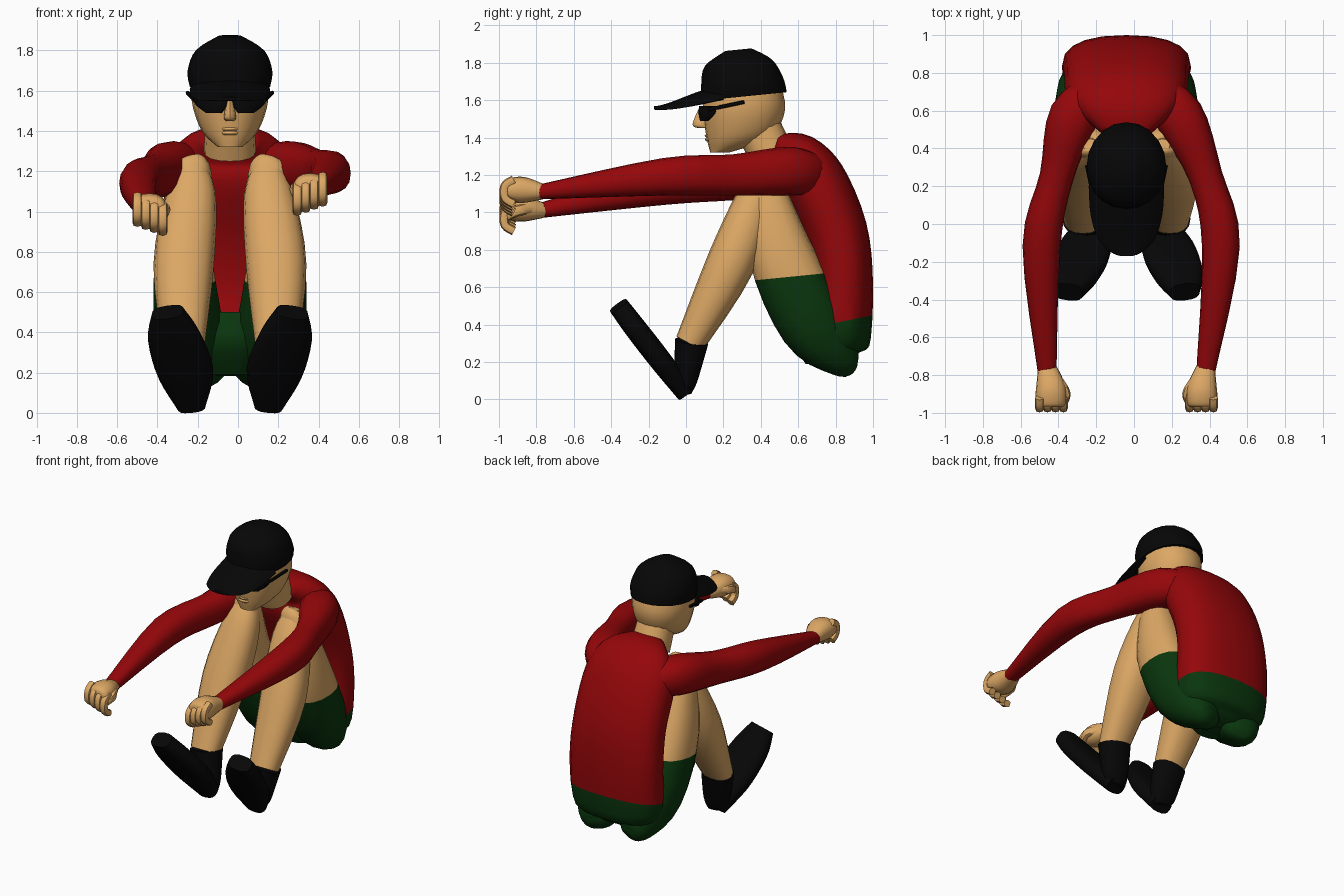
import bpy
import bmesh
import math
from mathutils import Vector

default_cube = bpy.data.objects.get("Cube")
if default_cube:
    bpy.data.objects.remove(default_cube, do_unlink=True)

CENTRE = -.04
STEPS = 4
UP = Vector((0, 0, 1))
FORWARD = Vector((0, -1, 0))
SIDEWAYS = Vector((1, 0, 0))
SIDES = (("left", 1), ("right", -1))


def make_material(name, red, green, blue):
    material = bpy.data.materials.new(name)
    material.use_nodes = True
    colour = (red, green, blue, 1)
    material.diffuse_color = colour
    shader = material.node_tree.nodes["Principled BSDF"]
    shader.inputs["Base Color"].default_value = colour
    return material


skin = make_material("tan_skin", .72, .39, .13)
red_cloth = make_material("red_cloth", .3, .002, .003)
green_cloth = make_material("green_cloth", .003, .037, .004)
black = make_material("matte_black", .002, .002, .002)


def smooth_keys(keys):
    """Run a smooth spline through the keys, position and size together."""
    padded = [keys[0], *keys, keys[-1]]
    samples = []
    for before, start, end, after in zip(padded, padded[1:], padded[2:], padded[3:]):
        for step in range(STEPS):
            t = step / STEPS
            samples.append([
                b + (t * (c - a) + t * t * (2 * a - 5 * b + 4 * c - d)
                     + t ** 3 * (3 * (b - c) + d - a)) / 2
                for a, b, c, d in zip(before, start, end, after)])
    samples.append(keys[-1])
    return samples


def signed_power(value, exponent):
    return math.copysign(abs(value) ** exponent, value)


def body_part(name, material, keys, side=1, axis=None, segments=16, square=2.3,
              bend=(0, 0, 0), lower=None, split=(0, 0)):
    """Skin a path of keys: sideways offset, y, z, half width, half depth."""
    samples = smooth_keys(keys)
    centres = [Vector((side * x, y, z)) for x, y, z, width, depth in samples]
    last = len(samples) - 1
    bm = bmesh.new()
    loops = []
    for index, centre in enumerate(centres):
        along = axis or centres[min(index + 1, last)] - centres[max(index - 1, 0)]
        along = along.normalized()
        across = (SIDEWAYS - along * along.x).normalized()
        outward = along.cross(across)
        width, depth = samples[index][-2:]
        loop = []
        for corner in range(segments):
            angle = math.tau * corner / segments
            point = (centre
                     + across * width * signed_power(math.cos(angle), 2 / square)
                     + outward * depth * signed_power(math.sin(angle), 2 / square))
            point += Vector(bend) * point.x ** 2
            point.x += CENTRE
            loop.append(bm.verts.new(point))
        loops.append(loop)
    for first, second in zip(loops, loops[1:]):
        for i in range(segments):
            j = (i + 1) % segments
            bm.faces.new((first[i], first[j], second[j], second[i]))
    bm.faces.new(loops[0])
    bm.faces.new(loops[-1])
    bmesh.ops.recalc_face_normals(bm, faces=bm.faces)

    # Cut a clean garment edge and colour everything below it
    if lower:
        height, slope = split
        bmesh.ops.bisect_plane(bm, geom=[*bm.verts, *bm.edges, *bm.faces],
                               plane_co=UP * height, plane_no=UP + FORWARD * slope)
        for face in bm.faces:
            middle = face.calc_center_median()
            face.material_index = int(middle.z < height + slope * middle.y)
    for face in bm.faces:
        face.smooth = True
    mesh = bpy.data.meshes.new(name)
    bm.to_mesh(mesh)
    bm.free()
    mesh.set_sharp_from_angle(angle=math.radians(50))
    mesh.materials.append(material)
    if lower:
        mesh.materials.append(lower)
    part = bpy.data.objects.new(name, mesh)
    bpy.context.collection.objects.link(part)


# Torso with shirt above and shorts below, front of the shorts, and the neck
body_part("torso", red_cloth, [
    (0, .81, .2, .15, .08), (0, .8, .3, .32, .18), (0, .84, .6, .34, .16),
    (0, .8, .9, .33, .17), (0, .68, 1.18, .32, .17), (0, .6, 1.31, .26, .12),
    (0, .48, 1.36, .13, .06)],
    segments=20, square=2.4, lower=green_cloth, split=(.25, .2))
body_part("shorts_front", green_cloth, [
    (0, .72, .19, .11, .08), (0, .62, .35, .14, .08), (0, .66, .5, .14, .08)], axis=UP)
body_part("neck", skin, [(0, .46, 1.3, .13, .12), (0, .38, 1.47, .12, .12)])

# Legs and shoes
for label, side in SIDES:
    body_part(label + "_thigh", skin, [
        (.12, .89, .17, .06, .04), (.14, .84, .21, .13, .1), (.2, .68, .4, .17, .18),
        (.23, .5, .8, .14, .17), (.19, .42, 1.2, .1, .08), (.19, .42, 1.27, .04, .03)],
        side, lower=green_cloth, split=(.6, .1))
    body_part(label + "_shin", skin, [
        (.19, .42, 1.27, .04, .03), (.19, .38, 1.1, .12, .1),
        (.23, .24, .73, .15, .13), (.23, .02, .3, .1, .08)], side)
    body_part(label + "_ankle", black, [
        (.23, .03, .31, .11, .09), (.2, 0, .1, .09, .06), (.2, 0, .03, .06, .03)], side)
    body_part(label + "_shoe", black, [
        (.19, 0, .03, .07, .05), (.22, -.13, .2, .14, .06), (.28, -.27, .38, .13, .06),
        (.31, -.36, .5, .08, .055)], side, square=2.8)

# Sleeves and loose fists; the right arm is held a little lower
for label, side, elbow, drop in (("left", 1, .5, 0), ("right", -1, .45, .1)):
    wrist = 1.11 - drop
    body_part(label + "_sleeve", red_cloth, [
        (.14, .72, 1.18, .08, .09), (.28, .57, 1.22, .13, .13),
        (elbow - .08, .25, 1.2 - drop / 4, .09, .11),
        (elbow, -.12, 1.19 - drop / 2, .1, .1), (.42, -.78, wrist, .05, .04)], side)
    palm = wrist + .01
    body_part(label + "_palm", skin, [
        (.42, -.76, wrist, .05, .04), (.4, -.87, palm, .08, .07),
        (.4, -.95, palm, .08, .06), (.4, -.97, palm, .06, .04)], side)
    for number in range(4):
        curl = [math.radians(angle) for angle in range(0, 200, 60)]
        body_part(f"{label}_finger_{number + 1}", skin, [
            (.46 - .042 * number, -.92 - .055 * math.sin(angle),
             wrist - .015 * number + .065 * math.cos(angle), .024, .024)
            for angle in curl], side, segments=8)
    body_part(label + "_thumb", skin, [
        (.36, -.82, palm, .02, .03), (.32, -.9, wrist, .025, .03),
        (.34, -.97, wrist - .04, .015, .02)], side, segments=8)

# Head, nose and lips
body_part("head", skin, [
    (0, .18, 1.32, .06, .05), (0, .28, 1.4, .14, .17),
    (0, .31, 1.55, .19, .22), (0, .3, 1.7, .18, .2)],
    axis=UP, segments=20, square=2.1)
body_part("nose", skin, [
    (0, .1, 1.56, .015, .03), (0, .08, 1.47, .03, .045), (0, .1, 1.45, .02, .03)],
    axis=UP, segments=8)
for label, height in (("lower_lip", 1.39), ("upper_lip", 1.41)):
    body_part(label, skin, [
        (0, .14, height + rise, .05 - abs(rise), .04 - abs(rise))
        for rise in (-.01, 0, .01)], axis=UP, segments=8)

# Wraparound sunglasses
for label, side in SIDES:
    body_part(label + "_lens", black, [
        (.09, .08, 1.57, .09, .015), (.09, .08, 1.53, .08, .02),
        (.08, .08, 1.49, .04, .015)], side, axis=UP, bend=(0, 2.5, 0))
    body_part(label + "_temple", black, [
        (.17, .12, 1.55, .01, .01), (.21, .31, 1.59, .01, .01)], side, segments=8)

# Cap with a drooping bill
body_part("cap_crown", black, [
    (0, .31, 1.62, .2, .23), (0, .3, 1.7, .21, .22),
    (0, .28, 1.8, .17, .18), (0, .28, 1.87, .06, .07)],
    axis=UP + FORWARD / 10, segments=20, square=2.1)
body_part("cap_bill", black, [
    (0, .2, 1.66, .2, .03), (0, .05, 1.62, .19, .02),
    (0, -.08, 1.58, .15, .01), (0, -.15, 1.56, .08, .01), (0, -.17, 1.56, .03, .01)],
    axis=FORWARD, bend=(0, 0, -1.3))
